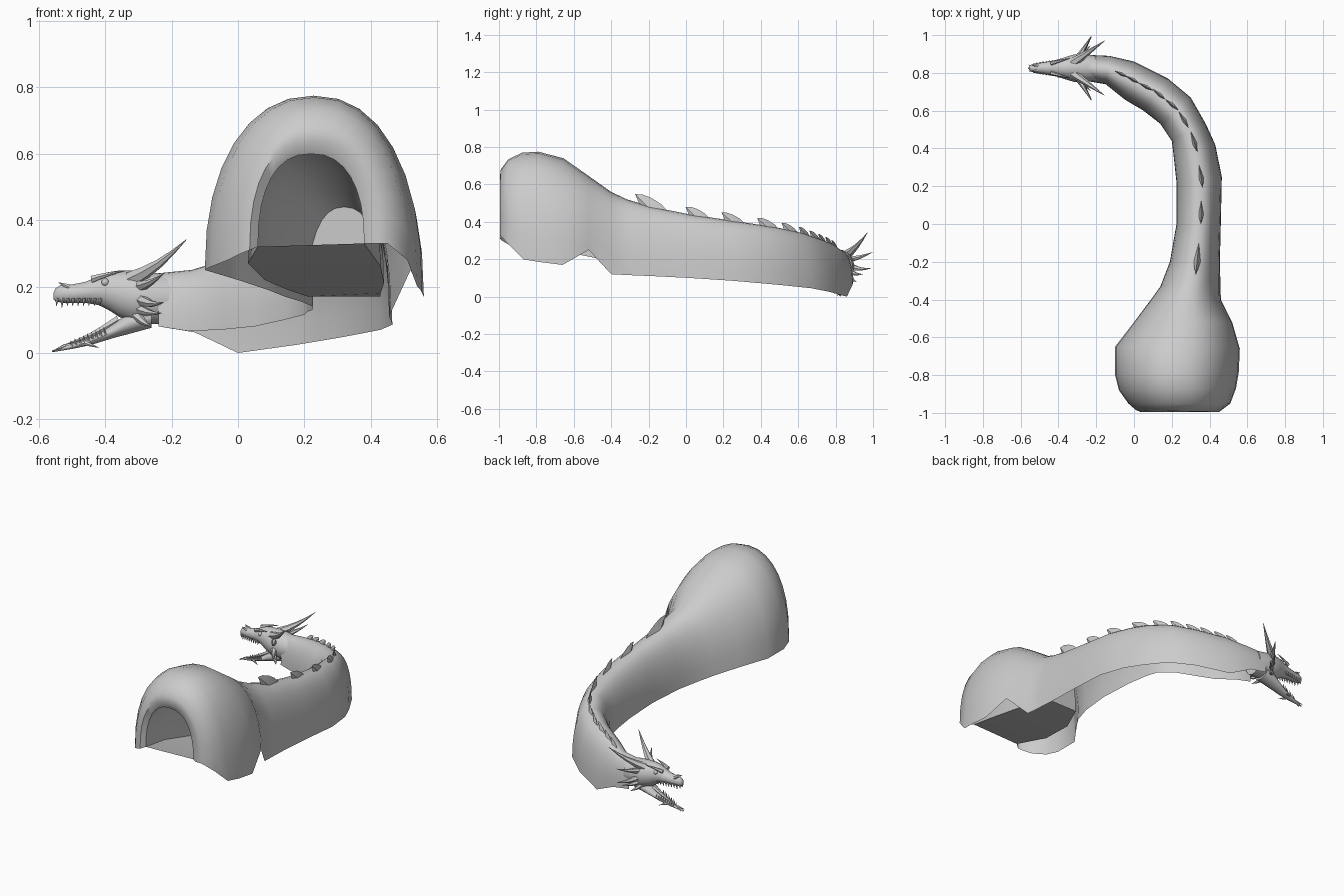
import bpy, bmesh, math
from mathutils import Vector

if "Cube" in bpy.data.objects:
    bpy.data.objects.remove(bpy.data.objects["Cube"])

HEAD_Y = 0.825


def finish(name, bm, angle=40):
    bmesh.ops.recalc_face_normals(bm, faces=bm.faces)
    me = bpy.data.meshes.new(name)
    bm.to_mesh(me)
    bm.free()
    ob = bpy.data.objects.new(name, me)
    bpy.context.collection.objects.link(ob)
    bpy.ops.object.select_all(action='DESELECT')
    ob.select_set(True)
    bpy.context.view_layer.objects.active = ob
    bpy.ops.object.shade_smooth_by_angle(angle=math.radians(angle))
    return ob


def loft(bm, rings, closed=True, caps=False):
    vs = [[bm.verts.new(p) for p in r] for r in rings]
    n = len(vs[0])
    for a, b in zip(vs, vs[1:]):
        for i in range(n if closed else n - 1):
            j = (i + 1) % n
            bm.faces.new((a[i], a[j], b[j], b[i]))
    if caps:
        bm.faces.new(vs[0])
        bm.faces.new(vs[-1])
    return vs


def arch(lx, ly, lz, rx, ry, rz, top, power=0.9, n=16):
    L, R = Vector((lx, ly, lz)), Vector((rx, ry, rz))
    pts = []
    for i in range(n + 1):
        t = math.pi * i / n
        c, s = math.cos(t), max(0.0, math.sin(t))
        u = math.copysign(abs(c) ** power, c)
        p = (L + R) / 2 + (L - R) / 2 * u
        p.z += (top - p.z) * s ** power
        pts.append(p)
    return pts


def spike(bm, a, b, r, bend=0.0, seg=6, steps=4):
    a, b = Vector(a), Vector(b)
    q = (b - a).to_track_quat('Z', 'Y')
    rings = []
    for k in range(steps + 1):
        f = k / steps
        c = a.lerp(b, f) + Vector((0, 0, bend * math.sin(math.pi * f)))
        rr = r * (1 - f) + 0.0008
        rings.append([c + q @ Vector((rr * math.cos(2 * math.pi * i / seg),
                                      rr * math.sin(2 * math.pi * i / seg), 0))
                      for i in range(seg)])
    loft(bm, rings, caps=True)


# Open-bottomed body shell: left foot xyz, right foot xyz, crest height
tunnel = [(.21, -.27, .17, .43, -.27, .17, .44), (.15, -.38, .19, .43, -.38, .18, .49),
          (.08, -.5, .22, .44, -.5, .21, .555),
          (.03, -.75, .27, .43, -.75, .26, .61), (.06, -.975, .32, .38, -.975, .33, .60),
          (.035, -.995, .31, .41, -.995, .33, .64)]
outer = [(.01, -.985, .30, .45, -.995, .33, .68), (-.03, -.95, .28, .51, -.95, .28, .735),
         (-.08, -.88, .26, .54, -.87, .20, .77), (-.10, -.80, .25, .555, -.78, .185, .775),
         (-.10, -.65, .25, .56, -.66, .17, .74), (0, -.52, .22, .52, -.52, .25, .645),
         (.09, -.40, .19, .46, -.40, .12, .56), (.14, -.33, .17, .457, -.30, .115, .52),
         (.19, -.20, .155, .455, -.18, .11, .482), (.225, 0, .14, .46, .02, .10, .442),
         (.225, .22, .13, .465, .25, .085, .408), (.21, .36, .125, .43, .42, .07, .385),
         (.20, .44, .115, .38, .53, .06, .37), (.14, .53, .10, .30, .67, .045, .345),
         (.05, .60, .08, .18, .77, .025, .315), (-.05, .66, .07, .0, .86, .0, .285),
         (-.15, .74, .066, -.13, .89, .062, .25), (-.24, .755, .08, -.24, .895, .08, .24)]
bm = bmesh.new()
rings = loft(bm, [arch(*s, power=.85) for s in tunnel] + [arch(*s) for s in outer], closed=False)
bm.faces.new(rings[0])  # back wall of the tunnel
finish("body_shell", bm, 50)

# Sloping floor inside the entrance, foot to foot of the tunnel
bm = bmesh.new()
rows = [[bm.verts.new(s[:3]), bm.verts.new(s[3:6])] for s in tunnel[:5]]
for a, b in zip(rows, rows[1:]):
    bm.faces.new((a[0], a[1], b[1], b[0]))
finish("entrance_floor", bm)

# Fins following the crest line of the neck
crest = [Vector(((s[0] + s[3]) / 2, (s[1] + s[4]) / 2, s[6])) for s in outer[7:]]


def crest_at(d):
    for a, b in zip(crest, crest[1:]):
        l = (b - a).length
        if d <= l:
            return a.lerp(b, d / l), (b - a).normalized()
        d -= l
    return crest[-1], (crest[-1] - crest[-2]).normalized()


bm = bmesh.new()
for d, s in [(.14, .09), (.39, .065), (.58, .062), (.77, .06), (.90, .052), (1.0, .048),
             (1.09, .046), (1.17, .044), (1.25, .042), (1.32, .04)]:
    p, t = crest_at(d)
    side = t.cross(Vector((0, 0, 1))).normalized()
    p += side * .012
    ridge = [(-.7, -.15), (-.85, .25), (-1.0, .56), (-.55, .62), (0, .52), (.6, .26), (1.1, -.15)]
    rv = [bm.verts.new(p + t * a * s + Vector((0, 0, h * s))) for a, h in ridge]
    for sg in (-1, 1):
        sv = bm.verts.new(p + side * sg * s * .22 - t * s * .15 - Vector((0, 0, .12 * s)))
        for a, b in zip(rv, rv[1:]):
            bm.faces.new((a, b, sv))
finish("back_fins", bm, 30)


# Head parts: x, top, bottom, half width
def head_loft(name, secs, n=14):
    bm = bmesh.new()
    rings = []
    for x, zt, zb, w in secs:
        rings.append([(x, HEAD_Y + w * math.cos(2 * math.pi * i / n),
                       (zt + zb) / 2 + (zt - zb) / 2 * math.sin(2 * math.pi * i / n))
                      for i in range(n)])
    loft(bm, rings, caps=True)
    return finish(name, bm, 50)


head_loft("skull", [(-.20, .235, .085, .066), (-.26, .245, .085, .075), (-.32, .25, .09, .072),
                    (-.36, .25, .108, .06), (-.39, .245, .128, .05), (-.42, .232, .143, .042),
                    (-.46, .215, .15, .034), (-.50, .207, .15, .028), (-.53, .208, .15, .024),
                    (-.55, .195, .155, .016), (-.556, .18, .162, .007)])
head_loft("lower_jaw", [(-.26, .15, .075, .055), (-.33, .122, .056, .048), (-.37, .092, .046, .04),
                        (-.41, .064, .034, .032), (-.45, .044, .022, .024),
                        (-.50, .028, .012, .016), (-.56, .008, .002, .004)])

# Mirrored head details
horns, teeth, eyes = bmesh.new(), bmesh.new(), bmesh.new()
for s in (-1, 1):
    def P(x, y, z):
        return (x, HEAD_Y + s * y, z)
    # horns and cheek frills
    spike(horns, P(-.32, .03, .222), P(-.155, .145, .342), .025, -.012)
    spike(horns, P(-.30, .045, .20), P(-.225, .172, .238), .018, -.006)
    spike(horns, P(-.30, .045, .165), P(-.225, .165, .152), .02, -.01)
    spike(horns, P(-.31, .04, .14), P(-.23, .12, .12), .018, -.008)
    spike(horns, P(-.31, .035, .12), P(-.262, .085, .08), .018, -.006)
    # brow, nostril and chin barbs
    spike(horns, P(-.44, .026, .222), P(-.34, .052, .247), .011, .003)
    spike(horns, P(-.51, .012, .198), P(-.54, .016, .212), .01)
    spike(horns, P(-.46, .018, .03), P(-.42, .034, .016), .008)
    # teeth
    for k in range(9):
        f = k / 8
        x = -.545 + .13 * f
        y = .012 + .026 * f ** .6
        spike(teeth, P(x, y, .165), P(x - .002, y, .142 - (.006 if k == 1 else 0)), .006, steps=1)
        x = -.50 + .10 * f
        y = .013 + .019 * f
        spike(teeth, P(x, y, .02 + .035 * f), P(x - .004, y, .038 + .04 * f), .004, steps=1)
    r = bmesh.ops.create_uvsphere(eyes, u_segments=10, v_segments=6, radius=.012)
    bmesh.ops.translate(eyes, verts=r["verts"], vec=P(-.40, .038, .213))
finish("horns_and_frills", horns)
finish("teeth", teeth)
finish("eyes", eyes)

# Forked tongue
bm = bmesh.new()
spike(bm, (-.36, HEAD_Y, .10), (-.53, HEAD_Y, .022), .014, -.008)
for s in (-1, 1):
    spike(bm, (-.52, HEAD_Y, .022), (-.557, HEAD_Y + s * .018, .006), .006)
finish("tongue", bm)
